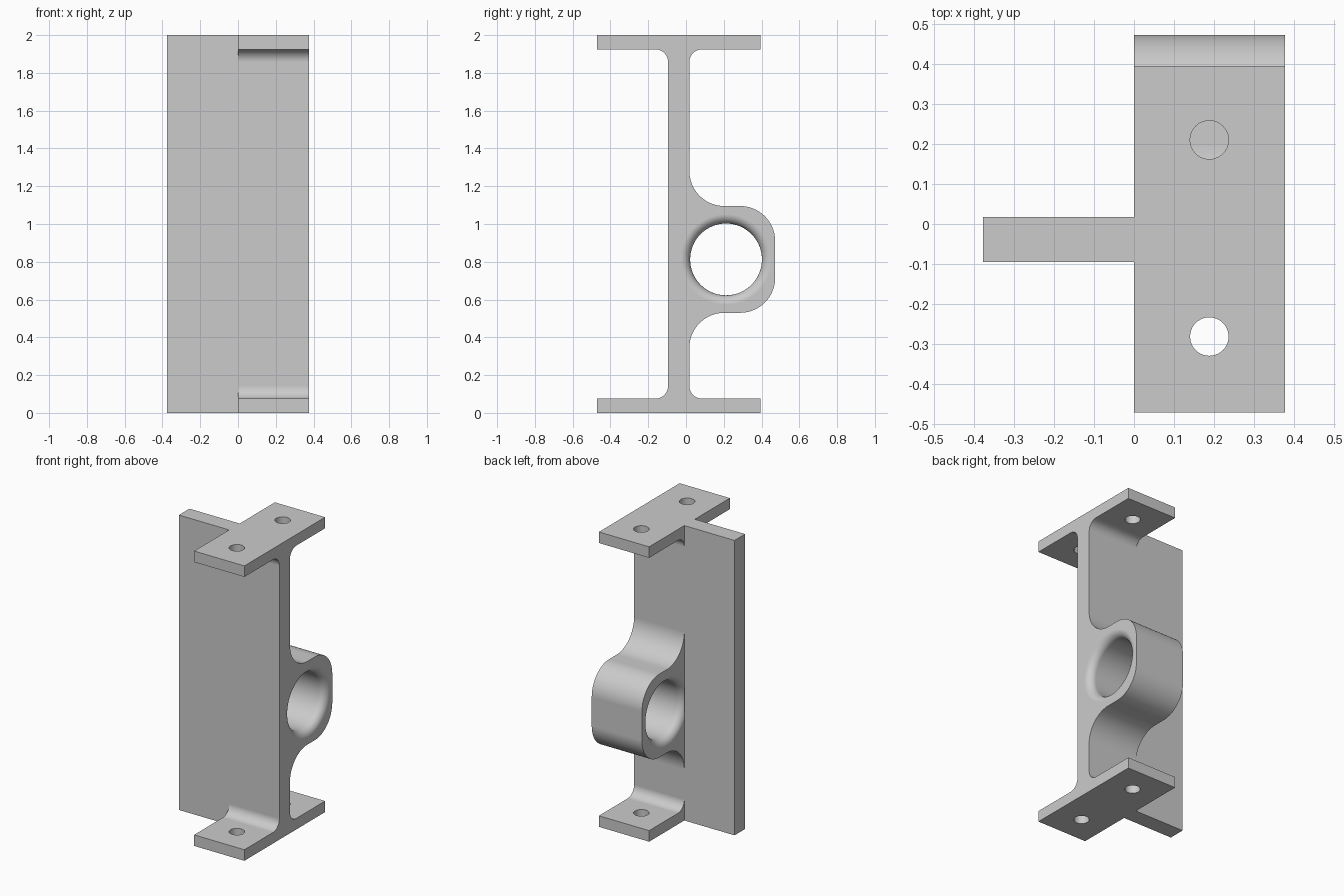
import bpy, bmesh, math
from mathutils import Matrix

if "Cube" in bpy.data.objects:
    bpy.data.objects.remove(bpy.data.objects["Cube"])

# Material
grey = bpy.data.materials.new("plain grey")
grey.use_nodes = True
colour = (0.6, 0.6, 0.6, 1)
grey.diffuse_color = colour
grey.node_tree.nodes["Principled BSDF"].inputs["Base Color"].default_value = colour

# Main dimensions
X0, X1 = 0.0, 0.377              # width of the I-section
WEB_F, WEB_B = -0.095, 0.018     # web front and back
FL_F, FL_B, FL_T = -0.47, 0.395, 0.075   # flange front, back, thickness
R, BR = 0.068, 0.185             # flange fillet, boss radius
BORE_Y, BORE_Z, BORE_R, FLARE = 0.212, 0.8125, 0.19, 0.05


def finish(bm, name):
    bmesh.ops.recalc_face_normals(bm, faces=bm.faces[:])
    mesh = bpy.data.meshes.new(name)
    bm.to_mesh(mesh)
    bm.free()
    mesh.materials.append(grey)
    obj = bpy.data.objects.new(name, mesh)
    bpy.context.collection.objects.link(obj)
    return obj


def arc(cy, cz, r, a0, a1, n=16):
    angles = [math.radians(a0 + (a1 - a0) * i / n) for i in range(n + 1)]
    return [(cy + r * math.cos(a), cz + r * math.sin(a)) for a in angles]


def extrude_x(name, profile, x0, x1):
    bm = bmesh.new()
    face = bm.faces.new([bm.verts.new((x0, y, z)) for y, z in profile])
    new = bmesh.ops.extrude_face_region(bm, geom=[face])["geom"]
    verts = [v for v in new if isinstance(v, bmesh.types.BMVert)]
    bmesh.ops.translate(bm, verts=verts, vec=(x1 - x0, 0, 0))
    return finish(bm, name)


def combine(target, other, operation):
    mod = target.modifiers.new(operation.lower(), "BOOLEAN")
    mod.operation, mod.object, mod.solver = operation, other, "EXACT"
    bpy.context.view_layer.objects.active = target
    bpy.ops.object.modifier_apply(modifier=mod.name)
    bpy.data.objects.remove(other)


# I-section with the filleted flanges and the rounded boss on the back
profile = [(FL_F, 0), (FL_B, 0), (FL_B, FL_T)]
profile += arc(WEB_B + R, FL_T + R, R, 270, 180)
profile += arc(WEB_B + BR, 0.345, BR, 180, 90)
profile += arc(0.472 - BR, 0.53 + BR, BR, -90, 0)
profile += arc(0.472 - BR, 1.095 - BR, BR, 0, 90)
profile += arc(WEB_B + BR, 1.28, BR, 270, 180)
profile += arc(WEB_B + R, 2 - FL_T - R, R, 180, 90)
profile += [(FL_B, 2 - FL_T), (FL_B, 2), (FL_F, 2), (FL_F, 2 - FL_T)]
profile += arc(WEB_F - R, 2 - FL_T - R, R, 90, 0)
profile += arc(WEB_F - R, FL_T + R, R, 0, -90)
profile += [(FL_F, FL_T)]
bracket = extrude_x("bracket", profile, X0, X1)

# Bore with rounded mouths at both ends
mouth = arc(FLARE, BORE_R + FLARE, FLARE, 180, 270, 10)
lathe = [(X0 - 0.03, BORE_R + FLARE)] + mouth
lathe += [(X0 + X1 - x, r) for x, r in reversed(lathe)]
bm = bmesh.new()
SEG = 64
rings = []
for x, r in lathe:
    rings.append([bm.verts.new((x, BORE_Y + r * math.cos(2 * math.pi * i / SEG),
                                BORE_Z + r * math.sin(2 * math.pi * i / SEG)))
                  for i in range(SEG)])
for a, b in zip(rings, rings[1:]):
    for i in range(SEG):
        j = (i + 1) % SEG
        bm.faces.new((a[i], a[j], b[j], b[i]))
bm.faces.new(rings[0])
bm.faces.new(rings[-1])
combine(bracket, finish(bm, "bore_cutter"), "DIFFERENCE")

# Bolt holes through both flanges
for y in (-0.281, 0.21):
    for z in (0.0, 2.0):
        bm = bmesh.new()
        bmesh.ops.create_cone(bm, cap_ends=True, segments=40, radius1=0.048,
                              radius2=0.048, depth=0.24,
                              matrix=Matrix.Translation((0.188, y, z)))
        combine(bracket, finish(bm, "bolt_hole_cutter"), "DIFFERENCE")

# Plain plate carrying the web on past the flanges
plate = extrude_x("web_plate", [(WEB_F, 0), (WEB_B, 0), (WEB_B, 2), (WEB_F, 2)],
                  -X1, X0)
combine(bracket, plate, "UNION")

# Smooth fillets, sharp edges, flat faces kept flat
bpy.ops.object.select_all(action="DESELECT")
bracket.select_set(True)
bpy.context.view_layer.objects.active = bracket
bpy.ops.object.shade_smooth_by_angle(angle=math.radians(30))
normals = bracket.modifiers.new("flat face normals", "WEIGHTED_NORMAL")
normals.keep_sharp = True
